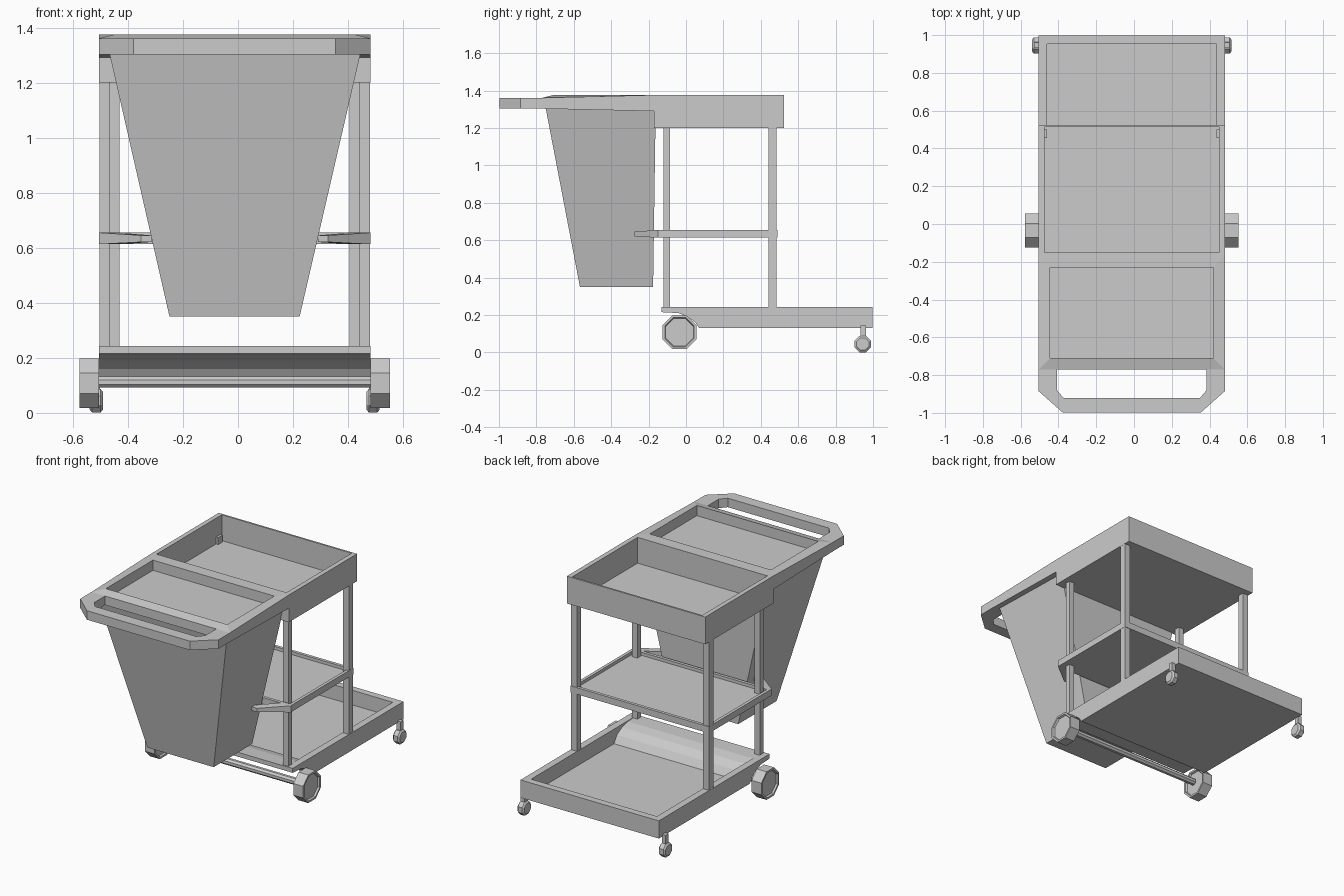
import bpy, bmesh, math

if "Cube" in bpy.data.objects:
    bpy.data.objects.remove(bpy.data.objects["Cube"])

CX = -0.012   # symmetry plane of the cart
HW = 0.493    # half width of the cart


def loft(name, loops):
    """Bridge equal-length loops of 3D points and cap both ends."""
    bm = bmesh.new()
    rings = [[bm.verts.new(p) for p in lp] for lp in loops]
    n = len(rings[0])
    for a, b in zip(rings, rings[1:]):
        for i in range(n):
            j = (i + 1) % n
            bm.faces.new((a[i], a[j], b[j], b[i]))
    bm.faces.new(rings[0][::-1])
    bm.faces.new(rings[-1])
    bmesh.ops.recalc_face_normals(bm, faces=bm.faces)
    me = bpy.data.meshes.new(name)
    bm.to_mesh(me)
    bm.free()
    ob = bpy.data.objects.new(name, me)
    bpy.context.collection.objects.link(ob)
    return ob


def rect(x0, x1, y0, y1, z_front, z_back=None):
    zb = z_front if z_back is None else z_back
    return [(x0, y0, z_front), (x1, y0, z_front), (x1, y1, zb), (x0, y1, zb)]


def box(name, x0, x1, y0, y1, z0, z1):
    return loft(name, [rect(x0, x1, y0, y1, z0), rect(x0, x1, y0, y1, z1)])


def side_profile(name, pts, x0, x1):
    return loft(name, [[(x, y, z) for y, z in pts] for x in (x0, x1)])


def tray(name, outer, inner, z0, floor, top):
    return loft(name, [rect(*outer, z0), rect(*outer, top),
                       rect(*inner, top), rect(*inner, floor)])


def disc(y, z, r, x, n=8):
    return [(x, y + r * math.cos(math.tau * (i + 0.5) / n),
             z + r * math.sin(math.tau * (i + 0.5) / n)) for i in range(n)]


L, R = CX - HW, CX + HW

# upper tray
tray("upper_tray", (L, R, -0.17, 0.525), (-0.475, 0.45, -0.15, 0.513), 1.2, 1.21, 1.376)

# bag frame with shallow recess and sloping rim
loft("bag_frame", [rect(L, R, -0.77, -0.17, 1.303, 1.29),
                   rect(L, R, -0.77, -0.17, 1.361, 1.376),
                   rect(-0.445, 0.42, -0.71, -0.23, 1.376),
                   rect(-0.445, 0.42, -0.71, -0.23, 1.31)])

# push handle, a chamfered loop
half = [(HW, -0.77), (HW, -0.885), (0.367, -0.997)]
hole = [(0.36, -0.922), (0.396, -0.88), (0.396, -0.77)]
outline = ([(CX + x, y) for x, y in half] + [(CX - x, y) for x, y in half[::-1]]
           + [(CX - x, y) for x, y in hole[::-1]] + [(CX + x, y) for x, y in hole])
loft("push_handle", [[(x, y, z) for x, y in outline] for z in (1.303, 1.361)])

# tapered waste bag
loft("waste_bag", [rect(-0.249, 0.224, -0.567, -0.176, 0.35),
                   rect(-0.467, 0.445, -0.75, -0.162, 1.305)])

# middle shelf
tray("middle_shelf", (L, R, -0.15, 0.488), (L + .02, R - .02, -0.13, 0.468),
     0.613, 0.635, 0.655)

# lower tray: floor with axle hump, side walls, rear wall
arch = [(0.07, 0.13), (0.05, 0.16), (0.01, 0.19), (-0.04, 0.21), (-0.13, 0.215)]
hump = [(-0.13, 0.243), (-0.03, 0.24), (0.03, 0.225), (0.08, 0.195), (0.11, 0.15)]
side_profile("lower_tray_floor", [(0.96, 0.13)] + arch + hump + [(0.96, 0.15)],
             L + 0.04, R - 0.04)
box("lower_tray_back", L + 0.04, R - 0.04, 0.953, 0.998, 0.13, 0.244)
wall = [(0.998, 0.13)] + arch + [(-0.13, 0.244), (0.998, 0.244)]

# axle
loft("axle", [disc(-0.035, 0.112, 0.022, L), disc(-0.035, 0.112, 0.022, R)])

for s, side in ((-1, "left"), (1, "right")):
    def sx(d):
        return CX + s * d

    side_profile("lower_tray_wall_" + side, wall, sx(HW - 0.045), sx(HW))

    # posts and the post tabs inside the upper tray
    box("front_post_" + side, sx(0.418), sx(0.456), -0.12, -0.085, 0.235, 1.205)
    box("rear_post_" + side, sx(0.45), sx(HW - 0.001), 0.442, 0.485, 0.14, 1.205)
    box("post_tab_" + side, sx(0.448), sx(0.464), 0.455, 0.5, 1.205, 1.255)

    # bag support arm reaching forward from the shelf
    arm = [(HW, -0.15, 0), (0.34, -0.275, 1), (0.302, -0.275, 1),
           (0.302, -0.245, 1), (0.42, -0.15, 0)]
    loft("bag_arm_" + side,
         [[(sx(x), y, 0.613 + 0.008 * t) for x, y, t in arm],
          [(sx(x), y, 0.655 - 0.01 * t) for x, y, t in arm]])

    # large octagonal wheel with recessed faces
    y, z, r = -0.035, 0.108, 0.098
    loft("front_wheel_" + side,
         [disc(y, z, 0.08, sx(0.505)), disc(y, z, 0.085, sx(0.494)),
          disc(y, z, r, sx(0.494)), disc(y, z, r, sx(0.564)),
          disc(y, z, 0.085, sx(0.564)), disc(y, z, 0.08, sx(0.553))])

    # rear caster and stem
    cx = sx(0.503)
    loft("caster_" + side,
         [disc(0.945, 0.044, 0.035, cx - 0.024), disc(0.945, 0.044, 0.047, cx - 0.015),
          disc(0.945, 0.044, 0.047, cx + 0.015), disc(0.945, 0.044, 0.035, cx + 0.024)])
    box("caster_stem_" + side, cx - 0.014, cx + 0.014, 0.934, 0.962, 0.06, 0.143)
